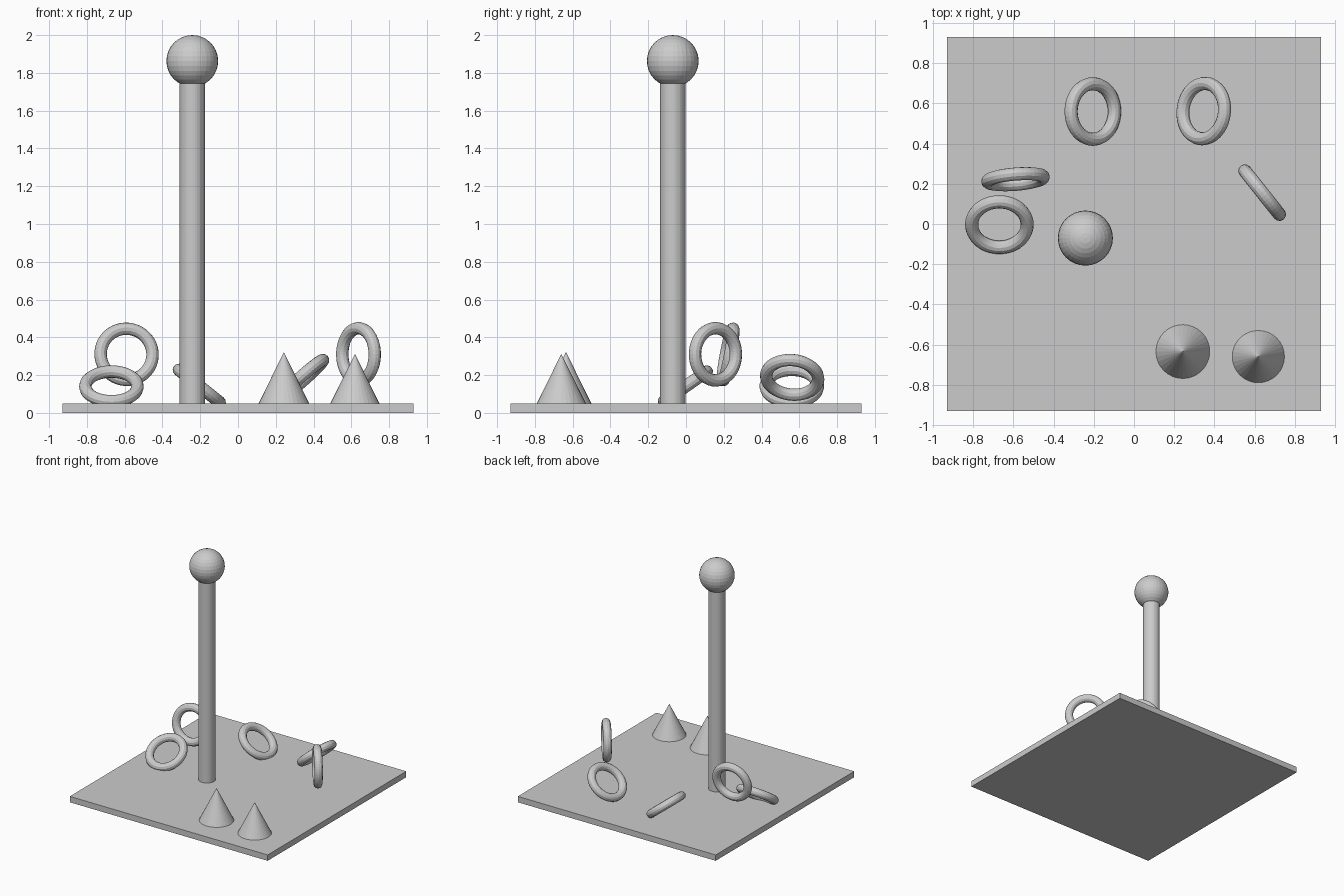
import bpy
from mathutils import Vector

if "Cube" in bpy.data.objects:
    bpy.data.objects.remove(bpy.data.objects["Cube"])

POLE = (-0.242, -0.07)
BASE_TOP = 0.05


def name_it(name):
    bpy.context.object.name = name
    return bpy.context.object


# square base board
bpy.ops.mesh.primitive_cube_add(size=1, location=(0, 0, BASE_TOP / 2))
base = name_it("base_board")
base.scale = (1.86, 1.86, BASE_TOP)

# upright pole with ball on top
bottom, top = 0.045, 1.75
bpy.ops.mesh.primitive_cylinder_add(vertices=32, radius=0.067, depth=top - bottom,
                                    location=(*POLE, (top + bottom) / 2))
name_it("pole")
bpy.ops.mesh.primitive_uv_sphere_add(segments=32, ring_count=16, radius=0.137,
                                     location=(*POLE, 1.863))
name_it("pole_ball")

# two cones standing at the front
for i, (x, y, r, tip) in enumerate([(0.243, -0.635, 0.135, 0.322),
                                    (0.619, -0.66, 0.131, 0.312)]):
    h = tip - BASE_TOP + 0.002
    bpy.ops.mesh.primitive_cone_add(vertices=32, radius1=r, radius2=0, depth=h,
                                    location=(x, y, tip - h / 2))
    name_it(f"cone_{i + 1}")

# scattered rings: centre and axis direction
rings = [
    ((-0.59, 0.223, 0.31), (0.08, -0.98, 0.185)),
    ((-0.67, -0.003, 0.14), (0, -0.57, 0.82)),
    ((-0.205, 0.56, 0.142), (0.62, 0, 0.78)),
    ((0.347, 0.562, 0.188), (-0.66, 0.08, 0.745)),
    ((0.638, 0.156, 0.31), (0.78, 0.62, 0.0)),
]
for i, (centre, axis) in enumerate(rings):
    turn = Vector((0, 0, 1)).rotation_difference(Vector(axis).normalized())
    bpy.ops.mesh.primitive_torus_add(major_radius=0.138, minor_radius=0.033,
                                     major_segments=48, minor_segments=12,
                                     location=centre, rotation=turn.to_euler())
    name_it(f"ring_{i + 1}")
